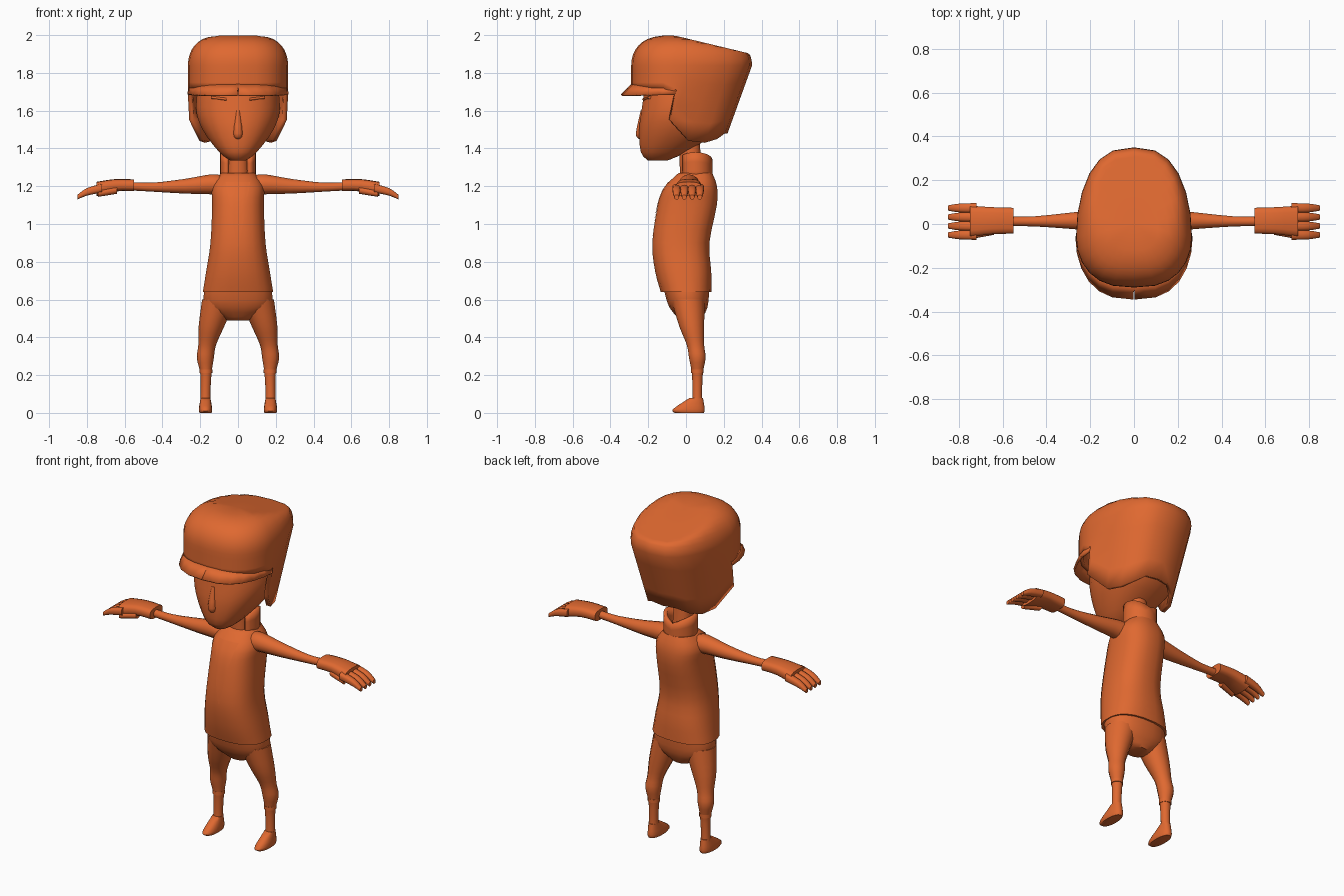
import bpy, bmesh, math
from mathutils import Vector

cube = bpy.data.objects.get("Cube")
if cube:
    bpy.data.objects.remove(cube, do_unlink=True)

clay = bpy.data.materials.new("burnt_orange")
clay.use_nodes = True
colour = (0.74, 0.14, 0.03, 1)
clay.diffuse_color = colour
clay.node_tree.nodes["Principled BSDF"].inputs["Base Color"].default_value = colour


def skin(name, rows, closed=False, mirror=False, thickness=0):
    """Bridge rows of points into a smooth surface; closed rows also get end caps."""
    bm = bmesh.new()
    grid = [[bm.verts.new(point) for point in row] for row in rows]
    count = len(grid[0])
    for lower, upper in zip(grid, grid[1:]):
        for i in range(count if closed else count - 1):
            j = (i + 1) % count
            bm.faces.new((lower[i], lower[j], upper[j], upper[i]))
    if closed:
        bm.faces.new(grid[0])
        bm.faces.new(grid[-1])
    bmesh.ops.remove_doubles(bm, verts=bm.verts, dist=0.0005)
    bmesh.ops.recalc_face_normals(bm, faces=bm.faces)
    mesh = bpy.data.meshes.new(name)
    bm.to_mesh(mesh)
    bm.free()
    mesh.materials.append(clay)
    ob = bpy.data.objects.new(name, mesh)
    bpy.context.collection.objects.link(ob)
    bpy.ops.object.select_all(action="DESELECT")
    ob.select_set(True)
    bpy.context.view_layer.objects.active = ob
    bpy.ops.object.shade_smooth_by_angle(angle=math.radians(50))
    if mirror:
        ob.modifiers.new("mirror", "MIRROR").use_clip = True
    if thickness:
        shell = ob.modifiers.new("shell", "SOLIDIFY")
        shell.thickness = thickness
        shell.offset = -1
    return ob


def smooth_path(keys, steps=3):
    """Interpolate key tuples with a curve that passes through all of them."""
    keys = [Vector(key) for key in keys]
    padded = [keys[0], *keys, keys[-1]]
    result = []
    for a, b, c, d in zip(padded, padded[1:], padded[2:], padded[3:]):
        for step in range(steps):
            t = step / steps
            result.append(b + (c - a) * t / 2 + (a - b * 2.5 + c * 2 - d / 2) * t ** 2
                          + (b * 3 - a - c * 3 + d) * t ** 3 / 2)
    return result + [keys[-1]]


def oval(centre, side, up, power, sides=20):
    """Superellipse around a centre, spanned by two vectors."""
    points = []
    for i in range(sides):
        angle = math.tau * (i + 0.5) / sides
        c, s = math.cos(angle), math.sin(angle)
        points.append(centre + side * math.copysign(abs(c) ** (2 / power), c)
                      + up * math.copysign(abs(s) ** (2 / power), s))
    return points


def body(name, keys, x=0, power=2.3, mirror=False):
    """Upright form; each key is height, half width, front and back."""
    rows = [oval(Vector((x, (front + back) / 2, z)), Vector((width, 0, 0)),
                 Vector((0, (back - front) / 2, 0)), power)
            for z, width, front, back in smooth_path(keys)]
    return skin(name, rows, closed=True, mirror=mirror)


def limb(name, keys, flat=1.0, power=2.0, upright=False, mirror=True):
    """Tube along z or x; each key is a centre and a radius."""
    across = Vector((1, 0, 0)) if upright else Vector((0, 0, 1))
    rows = [oval(Vector((x, y, z)), Vector((0, radius, 0)), across * radius * flat, power, 14)
            for x, y, z, radius in smooth_path(keys)]
    return skin(name, rows, closed=True, mirror=mirror)


# Helmet: an egg outline swept down to an edge that leaves the face open
columns = 12


def egg(i):
    angle = math.pi * i / columns
    depth = 0.23 if i < columns / 2 else 0.41
    return Vector((0.265 * max(0, math.sin(angle)) ** 0.75, -0.06 - depth * math.cos(angle), 1.84))


edge_heights = [1.72] * 6 + [1.68, 1.55, 1.44, 1.43, 1.45, 1.48, 1.48]
rows = []
for k in range(5):
    row = []
    for i, height in enumerate(edge_heights):
        wide = egg(i)
        cheek = i > columns / 2
        low = Vector((wide.x * (0.86 if i > 7 else 1), wide.y - 0.13 * cheek, height))
        row.append(low.lerp(wide, k / 4))
    rows.append(row)
for k in range(1, 10):
    angle = math.pi / 2 * k / 9
    scale = max(0, math.cos(angle)) ** 0.5
    row = []
    for i in range(columns + 1):
        point = egg(i) * scale
        point.z = min(1.84 + 0.16 * math.sin(angle), 2 - 0.24 * (point.y + 0.07))
        row.append(point)
    rows.append(row)
skin("helmet", rows, mirror=True, thickness=0.025)

# Brim wrapping the brow, deepest at the front
inner, outer = [], []
for i in range(7):
    reach = math.cos(math.pi * i / columns)
    point = egg(i)
    inner.append((point.x, point.y + 0.01, 1.71 + 0.04 * reach))
    outer.append((point.x + 0.003, point.y - 0.055 * reach, 1.685))
skin("helmet_brim", [inner, outer], mirror=True, thickness=0.012)

# Head and face
body("head", [(1.335, 0.04, -0.2, -0.1), (1.38, 0.1, -0.24, 0), (1.5, 0.19, -0.25, 0.18),
              (1.62, 0.225, -0.235, 0.22), (1.8, 0.2, -0.21, 0.2)])
limb("nose", [(0, -0.23, 1.6, 0.01), (0, -0.24, 1.48, 0.026), (0, -0.24, 1.45, 0.01)],
     upright=True, mirror=False)
limb("eyelid", [(0.06, -0.22, 1.66, 0.012), (0.14, -0.19, 1.67, 0.012)], flat=0.6)

# Neck and the stand-up collar open at the front
body("neck", [(1.2, 0.06, -0.03, 0.09), (1.48, 0.05, -0.04, 0.07)])
collar = []
for k in range(4):
    row = []
    for i in range(9):
        angle = math.radians(-50 + 140 * i / 8)
        top = 1.34 + 0.04 * math.cos(angle)
        row.append((0.095 * math.cos(angle), 0.05 + 0.09 * math.sin(angle),
                    1.23 + (top - 1.23) * k / 3))
    collar.append(row)
skin("collar", collar, mirror=True, thickness=0.02)

# Jacket
jacket = body("jacket", [
    (0.64, 0.188, -0.135, 0.135), (0.75, 0.17, -0.165, 0.135), (0.9, 0.147, -0.18, 0.125),
    (1.1, 0.138, -0.15, 0.165), (1.2, 0.138, -0.11, 0.165), (1.27, 0.09, -0.04, 0.14)], power=2.5)

# Thin V-shaped panel wrapped on the chest
panel = []
for k in range(9):
    half = 0.004 + 0.06 * k / 8
    panel.append([(half * j / 4, -0.2, 0.88 + 0.34 * k / 8) for j in range(5)])
vest = skin("chest_panel", panel, mirror=True)
wrap = vest.modifiers.new("wrap", "SHRINKWRAP")
wrap.target = jacket
wrap.wrap_method = "PROJECT"
wrap.wrap_mode = "ABOVE_SURFACE"
wrap.use_project_y = True
wrap.offset = 0.004

# Trousers, legs and feet
body("hips", [(0.49, 0.06, -0.03, 0.08), (0.56, 0.175, -0.09, 0.115), (0.66, 0.18, -0.12, 0.125)])
limb("leg", [(0.1, 0.01, 0.6, 0.09), (0.14, 0.03, 0.46, 0.068), (0.163, 0.05, 0.36, 0.047),
             (0.173, 0.06, 0.29, 0.045), (0.17, 0.06, 0.21, 0.03), (0.172, 0.06, 0.1, 0.026),
             (0.172, 0.06, 0.03, 0.03)], upright=True)
limb("ankle_band", [(0.17, 0.06, z, 0.034) for z in (0.21, 0.23)], upright=True)
body("foot", [(0, 0.032, -0.06, 0.095), (0.02, 0.036, -0.07, 0.1), (0.08, 0.026, 0.02, 0.09)],
     x=0.172, mirror=True)

# Arms, gloves and fingers
limb("arm", [(0.08, 0.02, 1.2, 0.055), (0.14, 0.015, 1.21, 0.053), (0.28, 0.015, 1.2, 0.039),
             (0.45, 0.012, 1.195, 0.024), (0.57, 0.012, 1.2, 0.022)])
limb("glove", [(0.55, 0.015, 1.205, 0.06), (0.65, 0.015, 1.205, 0.063),
               (0.75, 0.012, 1.185, 0.073)], flat=0.52, power=3)
for i, finger in enumerate(("index", "middle", "ring", "little")):
    y = -0.05 + 0.041 * i
    limb(finger + "_finger", [(0.72, y, 1.19, 0.023), (0.8, y, 1.17, 0.02),
                              (0.85, y, 1.142, 0.012)], power=2.6)
limb("thumb", [(0.64, -0.03, 1.18, 0.02), (0.74, -0.052, 1.16, 0.016)])
